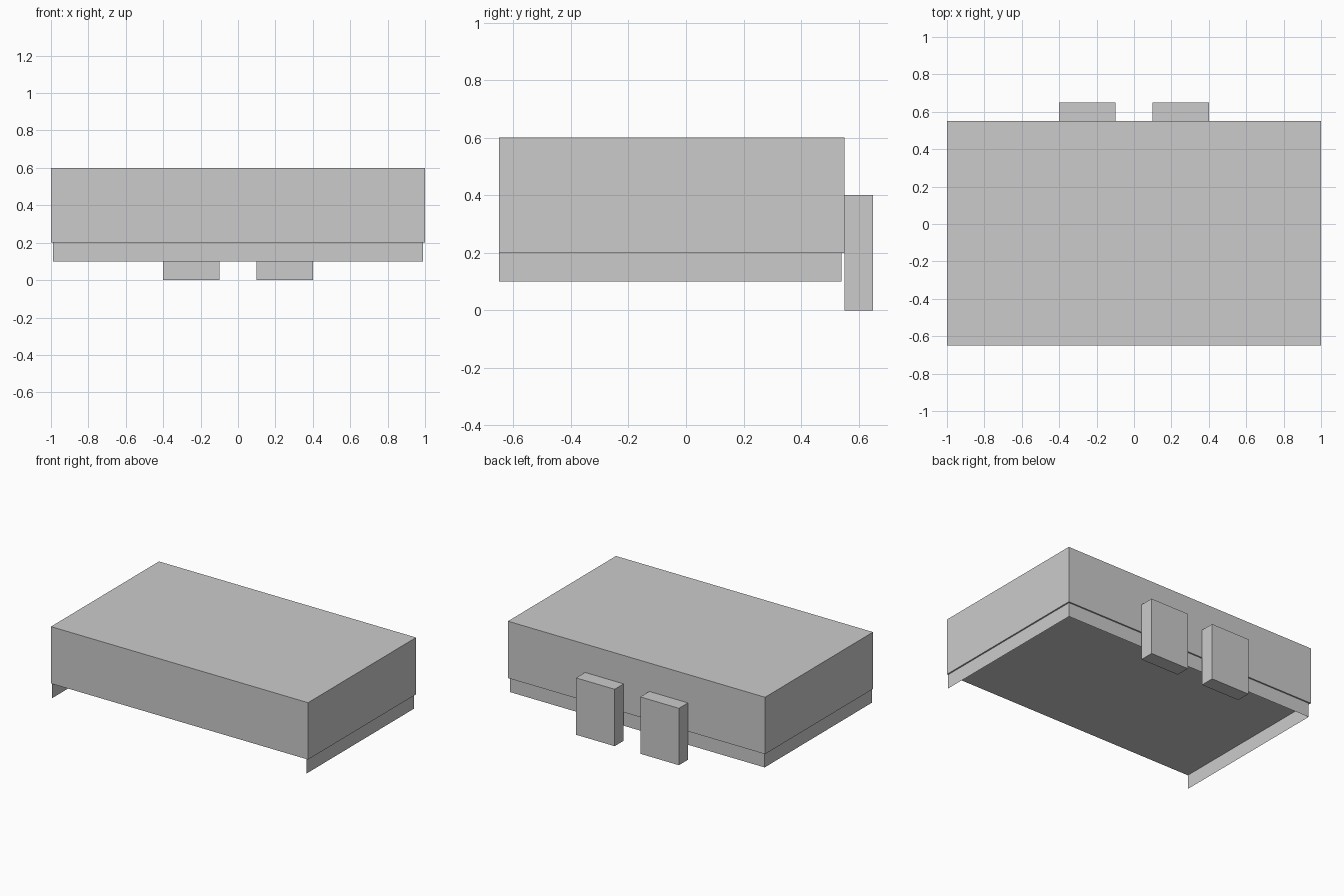
import bpy
import bmesh

if "Cube" in bpy.data.objects:
    bpy.data.objects.remove(bpy.data.objects["Cube"])

grey = bpy.data.materials.new("plain grey")
grey.diffuse_color = (0.6, 0.6, 0.6, 1.0)
grey.use_nodes = True
grey.node_tree.nodes["Principled BSDF"].inputs["Base Color"].default_value = grey.diffuse_color


def add_object(name, bm):
    mesh = bpy.data.meshes.new(name)
    bm.to_mesh(mesh)
    bm.free()
    mesh.materials.append(grey)
    obj = bpy.data.objects.new(name, mesh)
    bpy.context.collection.objects.link(obj)
    return obj


def add_box(name, low, high):
    bm = bmesh.new()
    bmesh.ops.create_cube(bm, size=1)
    for v in bm.verts:
        v.co = [(a + b) / 2 + c * (b - a) for a, b, c in zip(low, high, v.co)]
    return add_object(name, bm)


# Main slab
add_box("main_slab", (-1, -0.65, 0.2), (1, 0.55, 0.6))

# Thin skirt under the slab: right, back and left sides, open at the front
bm = bmesh.new()
outline = [(0.99, -0.65), (0.99, 0.54), (-0.99, 0.54), (-0.99, -0.65)]
lower = [bm.verts.new((x, y, 0.1)) for x, y in outline]
upper = [bm.verts.new((x, y, 0.2)) for x, y in outline]
for i in range(3):
    bm.faces.new((lower[i], lower[i + 1], upper[i + 1], upper[i]))
add_object("skirt", bm)

# Pair of tabs on the back
for side, x in (("left", -0.25), ("right", 0.25)):
    add_box(side + "_back_tab", (x - 0.15, 0.55, 0), (x + 0.15, 0.65, 0.4))
